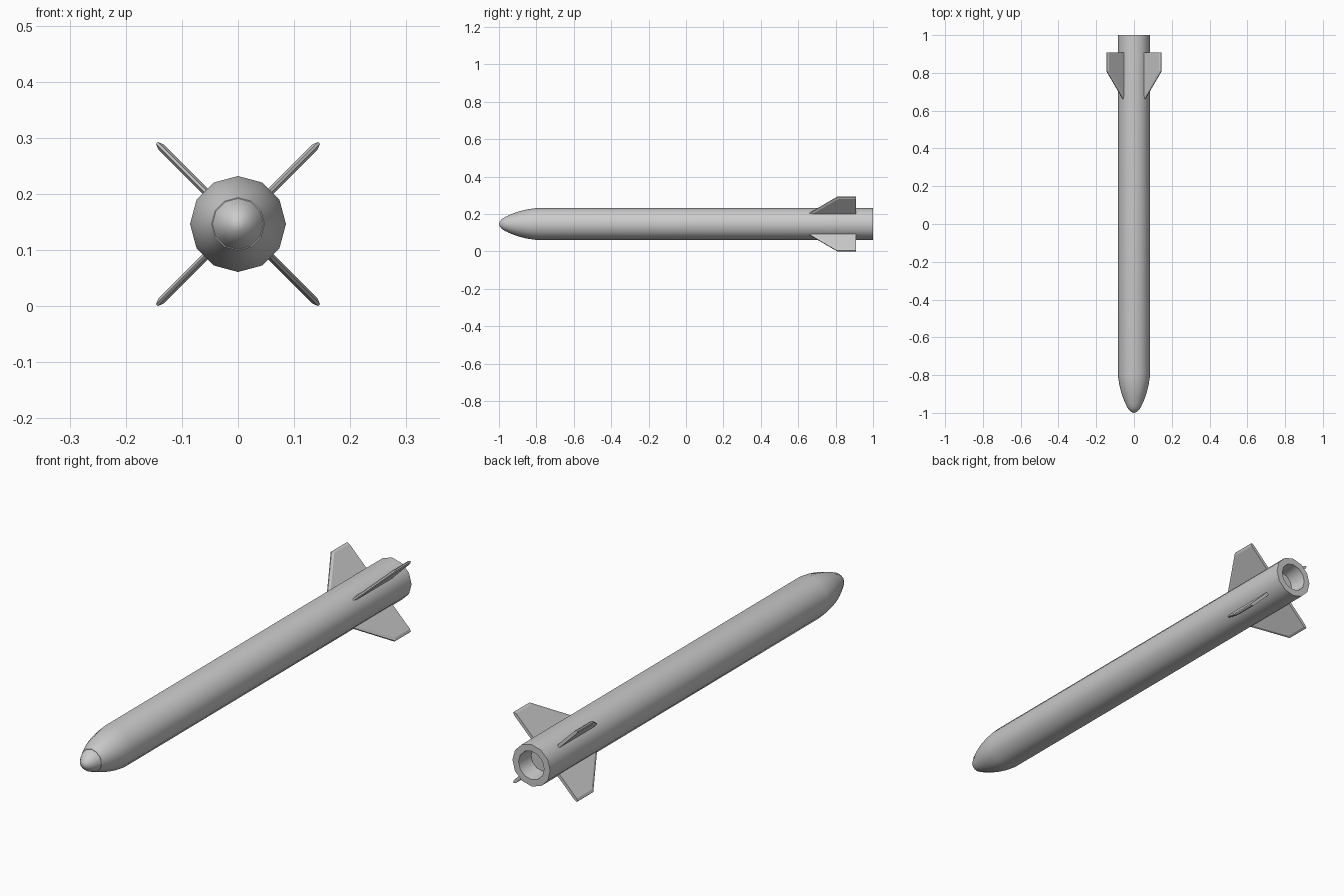
import bpy, bmesh, math
from mathutils import Vector

if "Cube" in bpy.data.objects:
    bpy.data.objects.remove(bpy.data.objects["Cube"])

SIDES = 12
ZC = 0.1465          # height of the long axis


def finish(name, bm, smooth=True):
    bmesh.ops.recalc_face_normals(bm, faces=bm.faces)
    me = bpy.data.meshes.new(name)
    bm.to_mesh(me)
    bm.free()
    ob = bpy.data.objects.new(name, me)
    bpy.context.collection.objects.link(ob)
    if smooth:
        bpy.ops.object.select_all(action='DESELECT')
        ob.select_set(True)
        bpy.context.view_layer.objects.active = ob
        bpy.ops.object.shade_smooth_by_angle(angle=math.radians(35))
    return ob


def lathe(name, profile):
    """Turn (y, radius) points around the long axis."""
    bm = bmesh.new()
    vs = [bm.verts.new((0, y, ZC + r)) for y, r in profile]
    es = [bm.edges.new(p) for p in zip(vs, vs[1:])]
    bmesh.ops.spin(bm, geom=vs + es, cent=(0, 0, ZC), axis=(0, 1, 0),
                   angle=math.tau, steps=SIDES, use_duplicate=False)
    bmesh.ops.remove_doubles(bm, verts=bm.verts, dist=1e-5)
    return finish(name, bm)


# Body tube: ogive shoulder, long cylinder, hollow exhaust at the back
lathe("body", [(-0.948, 0.0), (-0.948, 0.047), (-0.92, 0.058), (-0.89, 0.068),
               (-0.85, 0.078), (-0.80, 0.0855), (1.0, 0.0855),
               (1.0, 0.058), (0.93, 0.050), (0.93, 0.0)])

# Rounded seeker cap
lathe("nose_cap", [(-1.0, 0.0), (-0.996, 0.013), (-0.984, 0.027),
                   (-0.967, 0.038), (-0.948, 0.0455), (-0.945, 0.0)])


def fin(name, angle):
    """Swept fin with chamfered leading edge and tip, blunt trailing edge."""
    rad = Vector((math.cos(angle), 0, math.sin(angle)))
    nrm = Vector((-math.sin(angle), 0, math.cos(angle)))
    rim = [(0.060, 0.634), (0.2042, 0.808), (0.2042, 0.909), (0.060, 0.909)]
    face = [(0.060, 0.650), (0.194, 0.812), (0.194, 0.909), (0.060, 0.909)]
    layers = [(face, -0.0065), (rim, -0.0025), (rim, 0.0025), (face, 0.0065)]
    bm = bmesh.new()
    rings = [[bm.verts.new(rad * r + nrm * t + Vector((0, y, ZC)))
              for r, y in pts] for pts, t in layers]
    for a, b in zip(rings, rings[1:]):
        for i in range(4):
            j = (i + 1) % 4
            bm.faces.new((a[i], a[j], b[j], b[i]))
    bm.faces.new(rings[0])
    bm.faces.new(rings[-1])
    finish(name, bm, smooth=False)


# Four tail fins in an X
for k, label in enumerate(("upper_right", "upper_left", "lower_left", "lower_right")):
    fin("fin_" + label, math.radians(45 + 90 * k))
